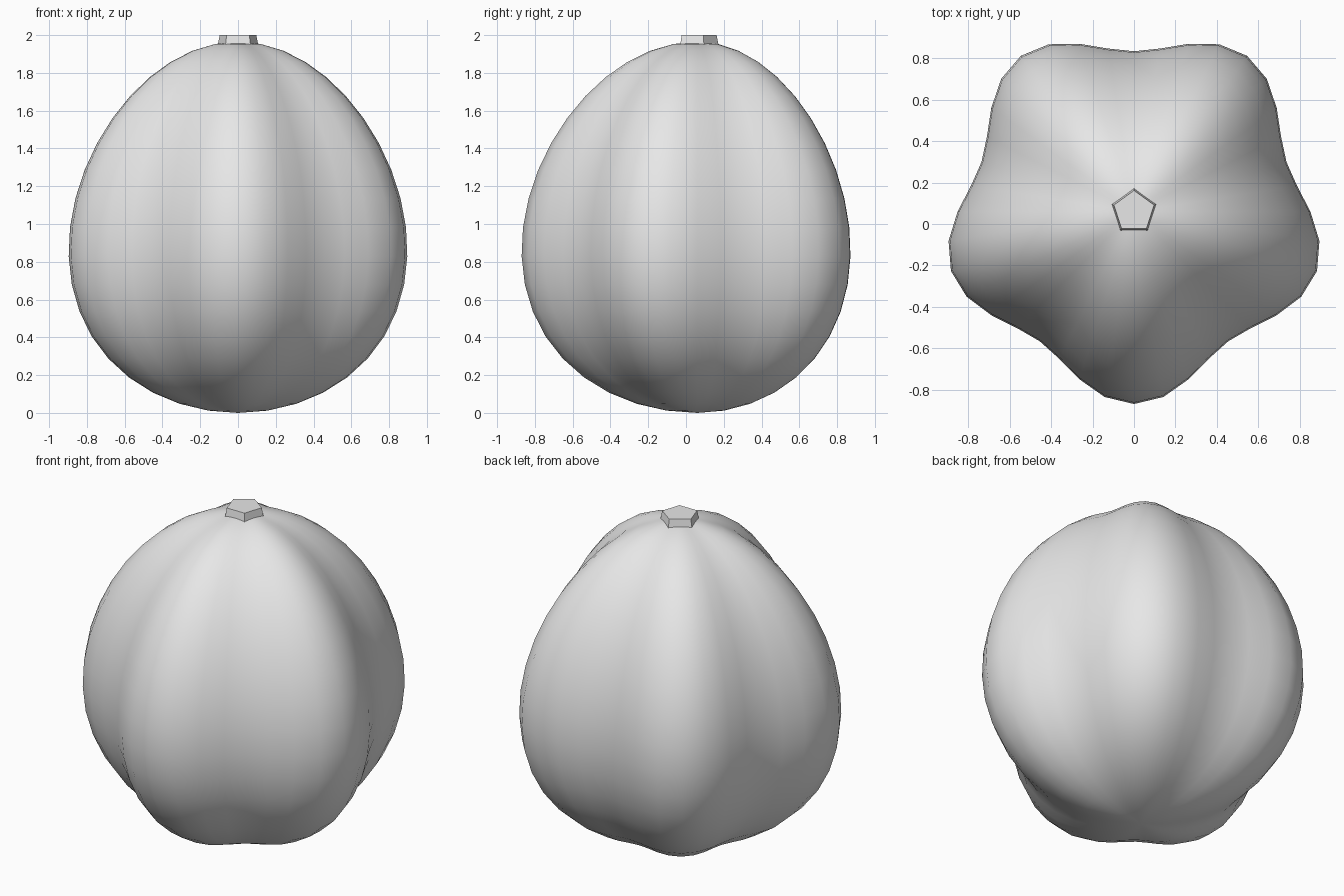
import bpy, bmesh, math

default = bpy.data.objects.get("Cube")
if default:
    bpy.data.objects.remove(default, do_unlink=True)

AXIS_Y = 0.06      # the ribbed body's axis
BODY_TOP = 1.965
LOBES = 5

grey = bpy.data.materials.new("light_grey")
grey.use_nodes = True
grey.diffuse_color = (0.8, 0.8, 0.8, 1)
grey.node_tree.nodes["Principled BSDF"].inputs["Base Color"].default_value = (0.8, 0.8, 0.8, 1)


def make_object(name, bm):
    mesh = bpy.data.meshes.new(name)
    bm.to_mesh(mesh)
    bm.free()
    mesh.materials.append(grey)
    obj = bpy.data.objects.new(name, mesh)
    bpy.context.collection.objects.link(obj)
    obj.location.y = AXIS_Y
    return obj


# Body: sphere shaped into an egg with five lobes, one facing the front
bm = bmesh.new()
bmesh.ops.create_uvsphere(bm, u_segments=LOBES * 8, v_segments=20, radius=1)
for v in bm.verts:
    angle = math.atan2(v.co.y, v.co.x) + math.pi / 2
    taper = 1 - 0.13 * v.co.z
    radius = (0.846 + 0.077 * math.cos(LOBES * angle)) * taper
    v.co.x *= radius
    v.co.y *= radius
    v.co.z = (v.co.z + 1) * BODY_TOP / 2
for face in bm.faces:
    face.smooth = True
make_object("fruit_body", bm)

# Stem: short five-sided stub with a slight taper, one corner to the back
bm = bmesh.new()
bmesh.ops.create_cone(bm, cap_ends=True, segments=LOBES, radius1=0.114,
                      radius2=0.102, depth=0.06)
corner = max(bm.verts, key=lambda v: v.co.y)
turn = math.pi / 2 - math.atan2(corner.co.y, corner.co.x)
for v in bm.verts:
    x, y = v.co.x, v.co.y
    v.co.x = x * math.cos(turn) - y * math.sin(turn)
    v.co.y = x * math.sin(turn) + y * math.cos(turn)
stem = make_object("stem", bm)
stem.location.z = 1.97
